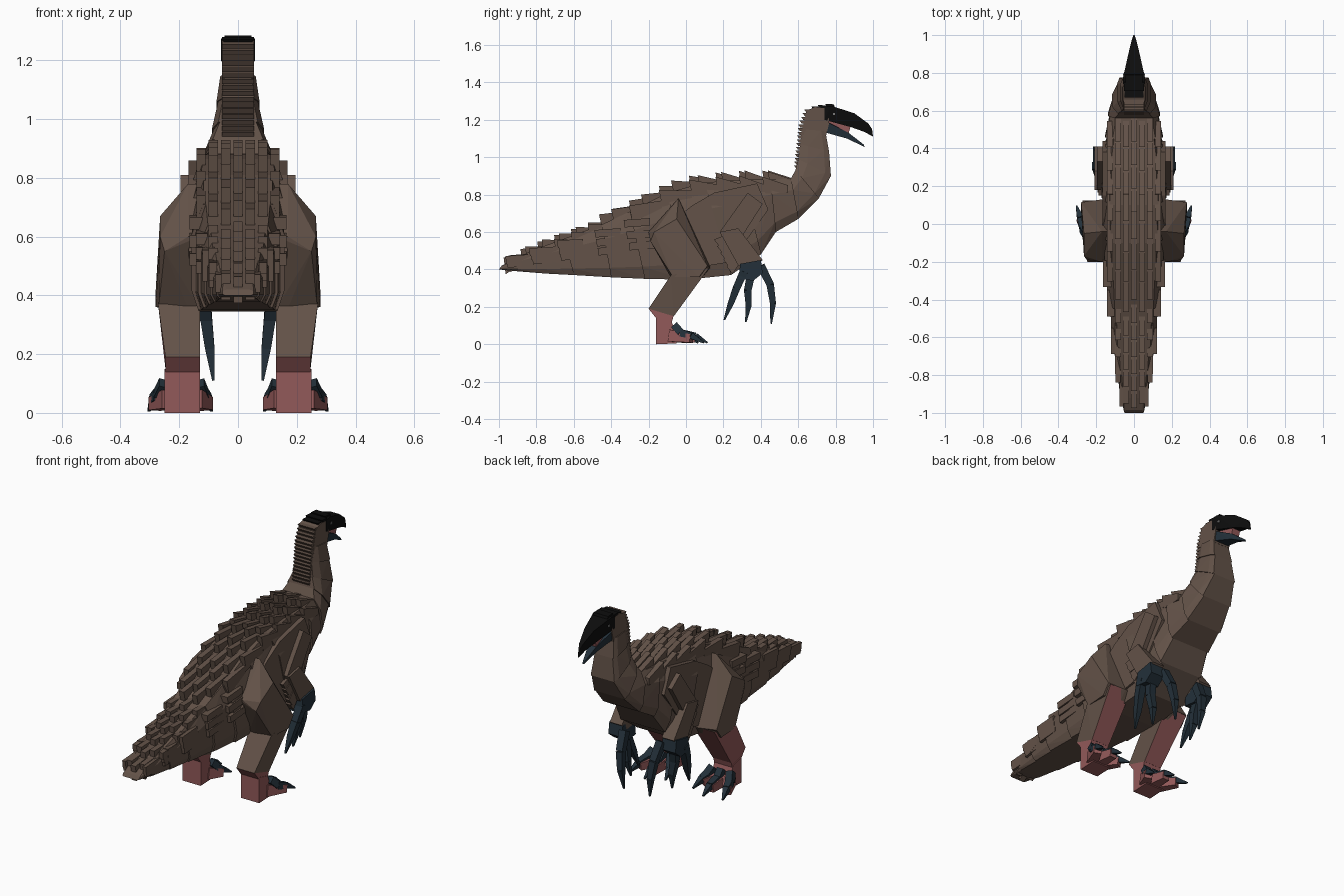
import bpy, bmesh
from mathutils import Vector

old = bpy.data.objects.get("Cube")
if old:
    bpy.data.objects.remove(old, do_unlink=True)


def material(name, rgb):
    m = bpy.data.materials.new(name)
    m.use_nodes = True
    m.diffuse_color = (*rgb, 1)
    m.node_tree.nodes["Principled BSDF"].inputs["Base Color"].default_value = (*rgb, 1)
    return m


BROWN = material("brown_plumage", (.125, .085, .065))
PINK = material("pink_skin", (.29, .10, .10))
BLUE = material("dark_blue_claw", (.017, .03, .042))
BLACK = material("black_beak", (.004, .004, .004))
GREY = material("grey_eye", (.2, .2, .2))


def add_hull(bm, points):
    verts = [bm.verts.new(p) for p in points]
    result = bmesh.ops.convex_hull(bm, input=verts)
    junk = [g for g in result["geom_interior"] if isinstance(g, bmesh.types.BMVert)]
    bmesh.ops.delete(bm, geom=junk, context="VERTS")


def finish(name, bm, *mats):
    bmesh.ops.dissolve_limit(bm, angle_limit=.01, verts=bm.verts, edges=bm.edges)
    bmesh.ops.recalc_face_normals(bm, faces=bm.faces)
    mesh = bpy.data.meshes.new(name)
    bm.to_mesh(mesh)
    bm.free()
    for m in mats:
        mesh.materials.append(m)
    obj = bpy.data.objects.new(name, mesh)
    bpy.context.collection.objects.link(obj)
    return obj


def slab(profile, x0, x1):
    """Points of a side profile (y, z) stretched from x0 to x1."""
    return [(x, y, z) for y, z in profile for x in (x0, x1)]


def part(name, mat, *hulls):
    bm = bmesh.new()
    for points in hulls:
        add_hull(bm, points)
    return finish(name, bm, mat)


def limb(path, radii):
    """Square tapered pieces following a path of 3D points."""
    path = [Vector(p) for p in path]
    hulls = []
    for a, b, r0, r1 in zip(path, path[1:], radii, radii[1:]):
        d = (b - a).normalized()
        u = Vector((1, 0, 0))
        u = (u - d * u.dot(d)).normalized()
        v = d.cross(u)
        hulls.append([p + u * i * r + v * j * r for p, r in ((a, r0), (b, r1))
                      for i in (-1, 1) for j in (-1, 1)])
    return hulls


# Body stations from tail to throat: belly y, z, back y, z, half width
stations = [
    (-1, .40, -.985, .42, .05), (-.9, .39, -.92, .455, .07),
    (-.75, .378, -.8, .51, .09), (-.6, .37, -.65, .565, .11),
    (-.4, .358, -.45, .64, .13), (-.22, .35, -.3, .71, .15),
    (0, .345, -.1, .81, .16), (.24, .37, .1, .865, .165),
    (.4, .48, .3, .88, .16), (.48, .6, .45, .88, .145),
    (.6, .67, .56, .885, .13), (.71, .78, .585, .93, .11),
    (.775, .9, .6, .99, .085), (.765, 1.03, .61, 1.07, .07),
    (.745, 1.14, .62, 1.15, .062)]


def ring(s, grow):
    by, bz, ty, tz, w = s
    w *= grow
    return [(sx * w * k, by + (ty - by) * t, bz + (tz - bz) * t)
            for k, t in ((.86, 0), (1, .18), (1, .72), (.75, 1)) for sx in (-1, 1)]


# Overlapping wedge segments, each flaring a little towards the tail
part("body_segments", BROWN,
     *[ring(a, 1.05) + ring(b, .97) for a, b in zip(stations, stations[1:])])


def back(y):
    """Height and half width of the back at y."""
    for a, b in zip(stations, stations[1:11]):
        if y <= b[2]:
            t = max(0, (y - a[2]) / (b[2] - a[2]))
            return a[3] + t * (b[3] - a[3]), a[4] + t * (b[4] - a[4])
    return stations[10][3], stations[10][4]


# Columns of raised feathers along the back and tail
feathers = []
for col in range(-3, 4):
    x = col * .042
    y = .5 - .03 * (abs(col) % 2)
    while y > -.93:
        step = .125 if y > .12 else .16 if y > -.4 else .09
        z, w = back(y)
        if abs(x) < w * .9:
            drop = .1 * max(0, abs(x) / w - .55)
            lift = .3 * step + .012 - drop
            rear = back(y - step * .5)[0] + lift
            front = back(y + step * .6)[0] - drop
            feathers.append(slab([(y + step * .6, front), (y + step * .6, front - .04),
                                  (y - step * .5, rear), (y - step * .38, rear - .09)],
                                 x - .016, x + .016))
        y -= step
part("back_feathers", BROWN, *feathers)

# Layered feathers on the tail and rump sides
side_feathers = []
for a, b in zip(stations[1:6], stations[2:7]):
    for k in range(3):
        t = .45 + .17 * k
        y, z = a[0] + (a[2] - a[0]) * t, a[1] + (a[3] - a[1]) * t
        for s in (-1, 1):
            w = s * a[4]
            side_feathers.append(slab([(y - .05, z + .03), (y - .045, z - .01),
                                       (y + .09, z + .04), (y + .09, z)], w * .8, w * 1.1))
part("tail_side_feathers", BROWN, *side_feathers)

# Short ridges up the back of the neck
ridges = []
for i in range(16):
    z = .94 + i * .02
    y = .585 + .002 * i + max(0, z - 1.16) * .3
    ridges.append(slab([(y - .008, z + .016), (y + .004, z), (y + .06, z), (y + .06, z + .016)],
                       -.054, .054))
part("neck_ridges", BROWN, *ridges)

# Head
part("skull", BROWN, slab([(.62, 1.14), (.645, 1.25), (.69, 1.268), (.76, 1.26),
                           (.765, 1.18), (.75, 1.12)], -.055, .055))
beak_base = slab([(.74, 1.2), (.74, 1.27), (.775, 1.275)], -.058, .058)
beak_mid = slab([(.885, 1.16), (.9, 1.235)], -.03, .03)
beak_hook = slab([(.955, 1.135), (.975, 1.18)], -.012, .012)
beak_tip = slab([(1, 1.11), (.995, 1.15)], -.003, .003)
part("upper_beak", BLACK, beak_base + beak_mid, beak_mid + beak_hook, beak_hook + beak_tip)
part("head_crest", BLACK, *[slab([(y, 1.255), (y - .01, 1.272 + h), (y + .035, 1.27 + h),
                                  (y + .045, 1.255)], -.054 + k, .054 - k)
                            for y, h, k in ((.68, 0, .004), (.715, .007, 0), (.755, .013, .008))])
part("mouth", PINK, slab([(.75, 1.15), (.75, 1.2), (.88, 1.165), (.87, 1.13)], -.026, .026))
jaw_mid = slab([(.86, 1.1), (.87, 1.13)], -.026, .026)
part("lower_jaw", BLUE,
     slab([(.735, 1.135), (.735, 1.2), (.77, 1.18)], -.05, .05) + jaw_mid,
     jaw_mid + slab([(.955, 1.055), (.95, 1.068)], -.005, .005))

for side, s in (("left", 1), ("right", -1)):
    part(side + "_eye", GREY, slab([(.785, 1.225), (.785, 1.237), (.797, 1.237), (.797, 1.225)],
                                   s * .05, s * .057))
    # Flank panel and shoulder
    part(side + "_flank", BROWN,
         slab([(-.2, .55), (.03, .74), (.15, .81), (.38, .86), (.44, .72), (.24, .44), (0, .4)],
              s * .1, s * .168))
    # Thigh
    part(side + "_thigh", BROWN,
         slab([(-.2, .6), (-.04, .78), (.13, .41), (.08, .35), (-.08, .355)], s * .13, s * .17)
         + [(s * .265, -.17, .6), (s * .265, -.05, .67), (s * .25, -.19, .55),
            (s * .28, .115, .42), (s * .28, .07, .36), (s * .27, -.07, .36)])
    # Shin, cut along the line where plumage meets skin
    bm = bmesh.new()
    add_hull(bm, slab([(.125, .41), (-.08, .37)], s * .13, s * .272)
             + slab([(-.2, .19), (-.065, .15)], s * .13, s * .247))
    if s > 0:
        origin, normal = Vector((.13, -.14, .27)), Vector((.86, -.19, 1))
    else:
        origin, normal = Vector((0, 0, .36)), Vector((0, 0, 1))
    bmesh.ops.bisect_plane(bm, geom=bm.verts[:] + bm.edges[:] + bm.faces[:],
                           plane_co=origin, plane_no=normal)
    for f in bm.faces:
        f.material_index = int((f.calc_center_median() - origin).dot(normal) < 0)
    finish(side + "_shin", bm, BROWN, PINK)
    part(side + "_ankle", PINK, slab([(-.2, .19), (-.065, .155), (-.085, .09), (-.16, .14)],
                                     s * .13, s * .247),
         slab([(-.16, .15), (-.08, .13), (-.055, .06), (-.05, .005), (-.16, 0)],
              s * .13, s * .25))
    # Toes with claws
    for label, x0, x1, y1 in (("inner", .15, .105, .0), ("middle", .19, .19, .05),
                              ("outer", .23, .285, .03)):
        part(f"{side}_{label}_toe", PINK,
             *limb([(s * x0, -.08, .045), (s * x1, y1, .03)], [.032, .022]))
        dx = (x1 - x0) * .35
        part(f"{side}_{label}_toe_claw", BLUE,
             *limb([(s * (x0 + dx), -.06, .1), (s * (x0 + dx * 2), -.025, .06),
                    (s * x1, y1, .045), (s * (x1 + dx), y1 + .065, .008)],
                   [.02, .02, .017, .004]))
    # Arm
    part(side + "_upper_arm", BROWN,
         slab([(.18, .6), (.33, .81), (.41, .75), (.27, .53)], s * .12, s * .195))
    part(side + "_forearm", BROWN,
         slab([(.18, .6), (.28, .62), (.41, .45), (.36, .41), (.28, .42)], s * .13, s * .208))
    part(side + "_arm_feathers", BROWN,
         *[slab([(.15 + i * .017, .56 - i * .036), (.18 + i * .017, .52 - i * .036),
                 (.3, .53 - i * .02), (.25, .6 - i * .03)], s * .15, s * (.188 + .004 * (i % 2)))
           for i in range(5)])
    part(side + "_hand", BLUE,
         slab([(.29, .43), (.4, .45), (.41, .38), (.36, .34), (.28, .35)], s * .13, s * .218))
    for label, x, path in (
            ("inner", .12, [(.4, .42), (.45, .32), (.465, .22), (.455, .11)]),
            ("middle", .17, [(.35, .38), (.33, .29), (.335, .21), (.32, .12)]),
            ("outer", .2, [(.31, .39), (.27, .3), (.24, .22), (.205, .13)])):
        part(f"{side}_{label}_hand_claw", BLUE,
             *limb([(s * (x - .012 * i), y, z) for i, (y, z) in enumerate(path)],
                   [.022, .02, .016, .004]))
